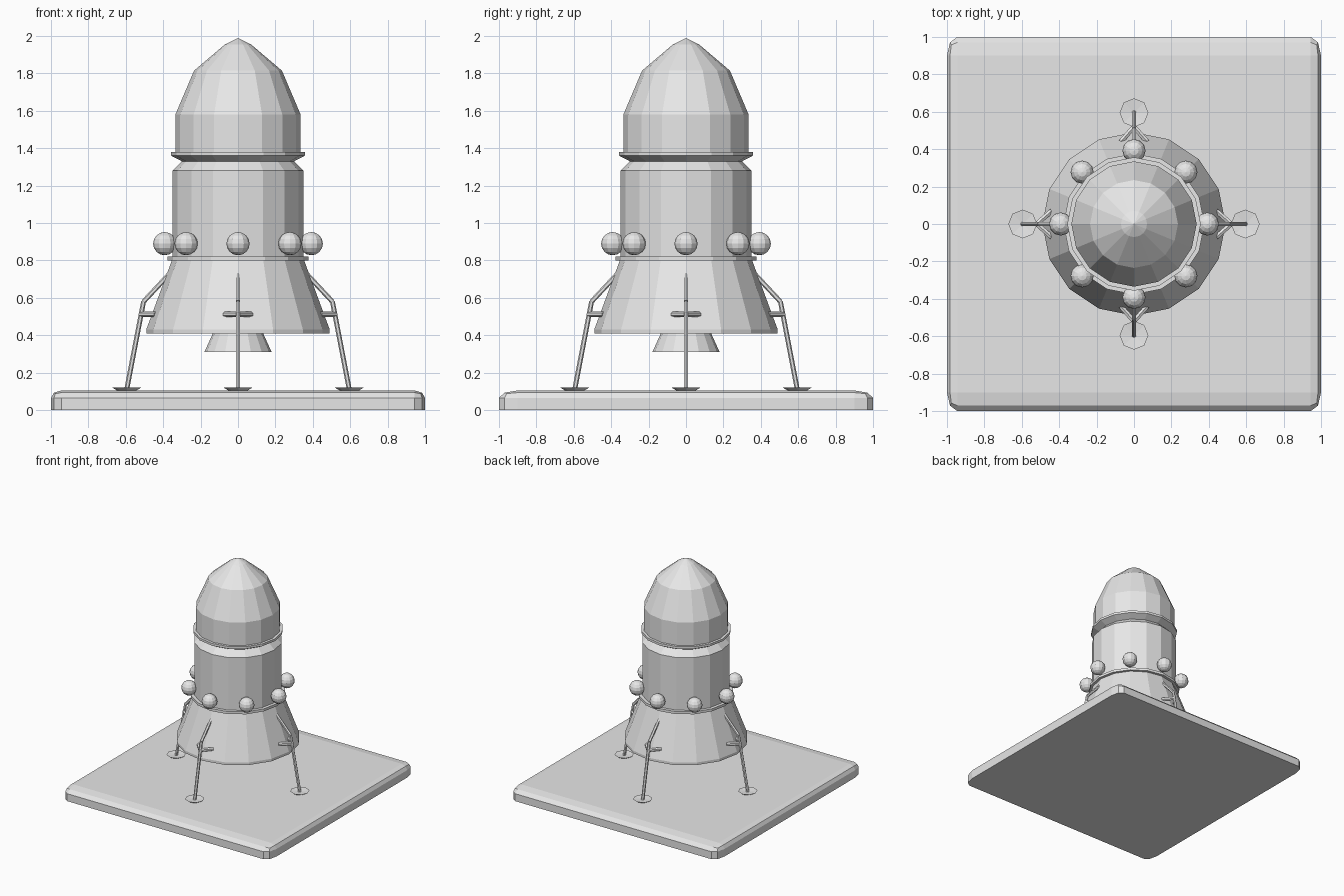
import bpy, bmesh, math
from mathutils import Vector, Matrix

cube = bpy.data.objects.get("Cube")
if cube:
    bpy.data.objects.remove(cube)

grey = bpy.data.materials.new("plain_grey")
grey.use_nodes = True
grey.diffuse_color = (0.8, 0.8, 0.8, 1)
grey.node_tree.nodes["Principled BSDF"].inputs["Base Color"].default_value = (0.8, 0.8, 0.8, 1)


def finish(name, bm):
    bmesh.ops.recalc_face_normals(bm, faces=bm.faces)
    mesh = bpy.data.meshes.new(name)
    bm.to_mesh(mesh)
    bm.free()
    mesh.materials.append(grey)
    obj = bpy.data.objects.new(name, mesh)
    bpy.context.collection.objects.link(obj)
    return obj


def lathe(name, profile, sides=16, centre=(0, 0)):
    """Revolve (radius, height) points about a vertical axis, with closed ends."""
    bm = bmesh.new()
    rings = []
    for r, z in profile:
        count = sides if r > 0 else 1
        rings.append([bm.verts.new((centre[0] + r * math.cos(math.tau * i / sides),
                                    centre[1] + r * math.sin(math.tau * i / sides), z))
                      for i in range(count)])
    for a, b in zip(rings, rings[1:]):
        for i in range(sides):
            j = (i + 1) % sides
            corners = [a[i % len(a)], a[j % len(a)], b[j % len(b)], b[i % len(b)]]
            bm.faces.new(list(dict.fromkeys(corners)))
    for ring in (rings[0], rings[-1]):
        if len(ring) > 1:
            bm.faces.new(ring)
    return finish(name, bm)


def beam(name, start, end, radius, sides=6):
    """Straight strut between two points."""
    start, end = Vector(start), Vector(end)
    axis = end - start
    place = Matrix.Translation((start + end) / 2) @ axis.to_track_quat("Z", "Y").to_matrix().to_4x4()
    bm = bmesh.new()
    bmesh.ops.create_cone(bm, cap_ends=True, segments=sides, radius1=radius,
                          radius2=radius, depth=axis.length, matrix=place)
    return finish(name, bm)


# Landing pad, with softened top and corner edges stretched along y
bm = bmesh.new()
bmesh.ops.create_cube(bm, size=2)
edges = [e for e in bm.edges if max(v.co.z for v in e.verts) > 0]
bmesh.ops.bevel(bm, geom=edges, offset=0.1, segments=2, profile=0.5, affect="EDGES")
for v in bm.verts:
    v.co.x *= 1 if abs(v.co.x) < 0.001 else (1 - (1 - abs(v.co.x)) * 0.55) / abs(v.co.x)
    # thin slab: the bevel takes the upper part of the height
    v.co.z = 0.105 - (1 - v.co.z) * 0.4 if v.co.z > 0 else 0
finish("landing_pad", bm)

# Capsule, body, skirt and engine
lathe("nose_capsule", [(0.29, 1.34), (0.335, 1.36), (0.335, 1.58), (0.235, 1.815),
                       (0.07, 1.955), (0, 1.99)])
lathe("capsule_rim", [(0.3, 1.33), (0.357, 1.36), (0.357, 1.38), (0.33, 1.38)])
lathe("main_body", [(0.35, 0.81), (0.35, 1.28), (0.295, 1.335)])
lathe("body_ring", [(0.35, 0.8), (0.377, 0.8), (0.377, 0.822), (0.35, 0.822)])
lathe("skirt", [(0.49, 0.41), (0.49, 0.432), (0.352, 0.805)])
lathe("engine_nozzle", [(0, 0.39), (0.1, 0.39), (0.18, 0.31), (0.13, 0.42)])

# Ring of round tanks
for i in range(8):
    angle = math.tau * i / 8
    bm = bmesh.new()
    bmesh.ops.create_uvsphere(bm, u_segments=12, v_segments=8, radius=0.062,
                              matrix=Matrix.Translation((0.392 * math.cos(angle),
                                                         0.392 * math.sin(angle), 0.89)))
    finish(f"round_tank_{i + 1}", bm)

# Four legs with braces and foot dishes
for side, turn in (("left", 0), ("back", 90), ("right", 180), ("front", 270)):
    spin = Matrix.Rotation(math.radians(turn), 3, "Z")
    foot, knee, hip = (spin @ Vector(p) for p in ((0.595, 0, 0.11), (0.505, 0, 0.58), (0.365, 0, 0.73)))
    beam(f"{side}_lower_leg", foot, knee, 0.013)
    beam(f"{side}_upper_leg", knee, hip, 0.013)
    for tag, y in (("a", 0.07), ("b", -0.07)):
        beam(f"{side}_brace_{tag}", spin @ Vector((0.52, 0, 0.512)),
             spin @ Vector((0.44, y, 0.512)), 0.015)
    lathe(f"{side}_foot", [(0.05, 0.104), (0.077, 0.12), (0, 0.112)], 8, (foot.x, foot.y))
